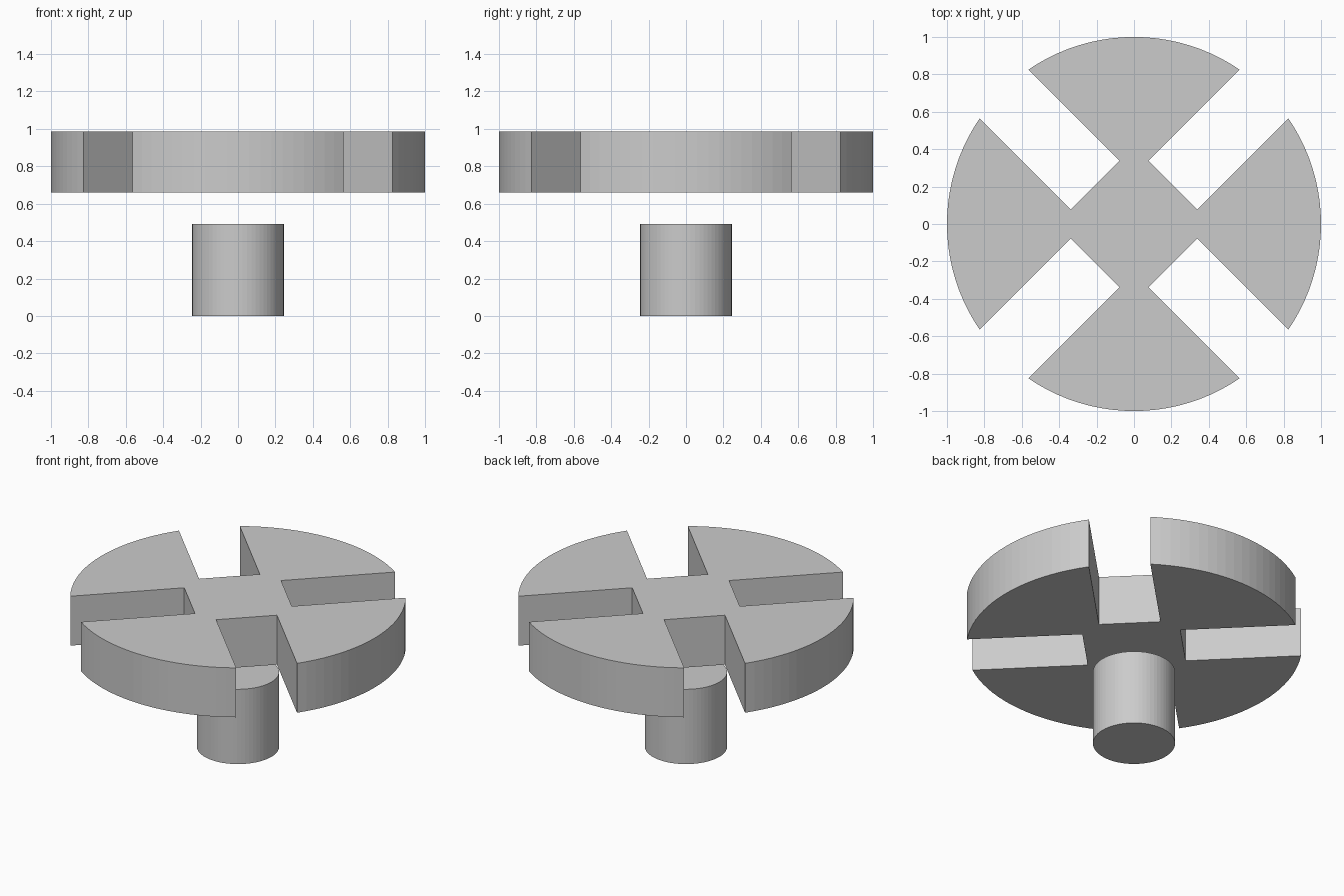
import bpy, bmesh
from math import asin, cos, sin, pi, sqrt

if "Cube" in bpy.data.objects:
    bpy.data.objects.remove(bpy.data.objects["Cube"])

RADIUS, HALF_SLOT, SLOT_INNER = 1.0, 0.184, 0.293
ARC_STEPS = 20


def prism(name, outline, z0, z1):
    bm = bmesh.new()
    face = bm.faces.new([bm.verts.new((x, y, z0)) for x, y in outline])
    top = bmesh.ops.extrude_face_region(bm, geom=[face])["geom"]
    bmesh.ops.translate(bm, vec=(0, 0, z1 - z0),
                        verts=[g for g in top if isinstance(g, bmesh.types.BMVert)])
    bmesh.ops.recalc_face_normals(bm, faces=bm.faces)
    mesh = bpy.data.meshes.new(name)
    bm.to_mesh(mesh)
    bm.free()
    obj = bpy.data.objects.new(name, mesh)
    bpy.context.collection.objects.link(obj)
    return obj


# Slotted disc: four rim arcs, each followed by the square end of a diagonal slot
outline = []
half_arc = pi / 4 - asin(HALF_SLOT / RADIUS)
for quarter in range(4):
    mid = quarter * pi / 2
    for i in range(ARC_STEPS + 1):
        a = mid - half_arc + 2 * half_arc * i / ARC_STEPS
        outline.append((RADIUS * cos(a), RADIUS * sin(a)))
    s = mid + pi / 4
    for w in (-HALF_SLOT, HALF_SLOT):
        outline.append((SLOT_INNER * cos(s) - w * sin(s),
                        SLOT_INNER * sin(s) + w * cos(s)))
prism("slotted_disc", outline, 0.66, 0.985)

# Round post below the disc, separated by a gap
SIDES = 64
post = [(0.245 * cos(2 * pi * i / SIDES), 0.245 * sin(2 * pi * i / SIDES))
        for i in range(SIDES)]
prism("round_post", post, 0.0, 0.492)
